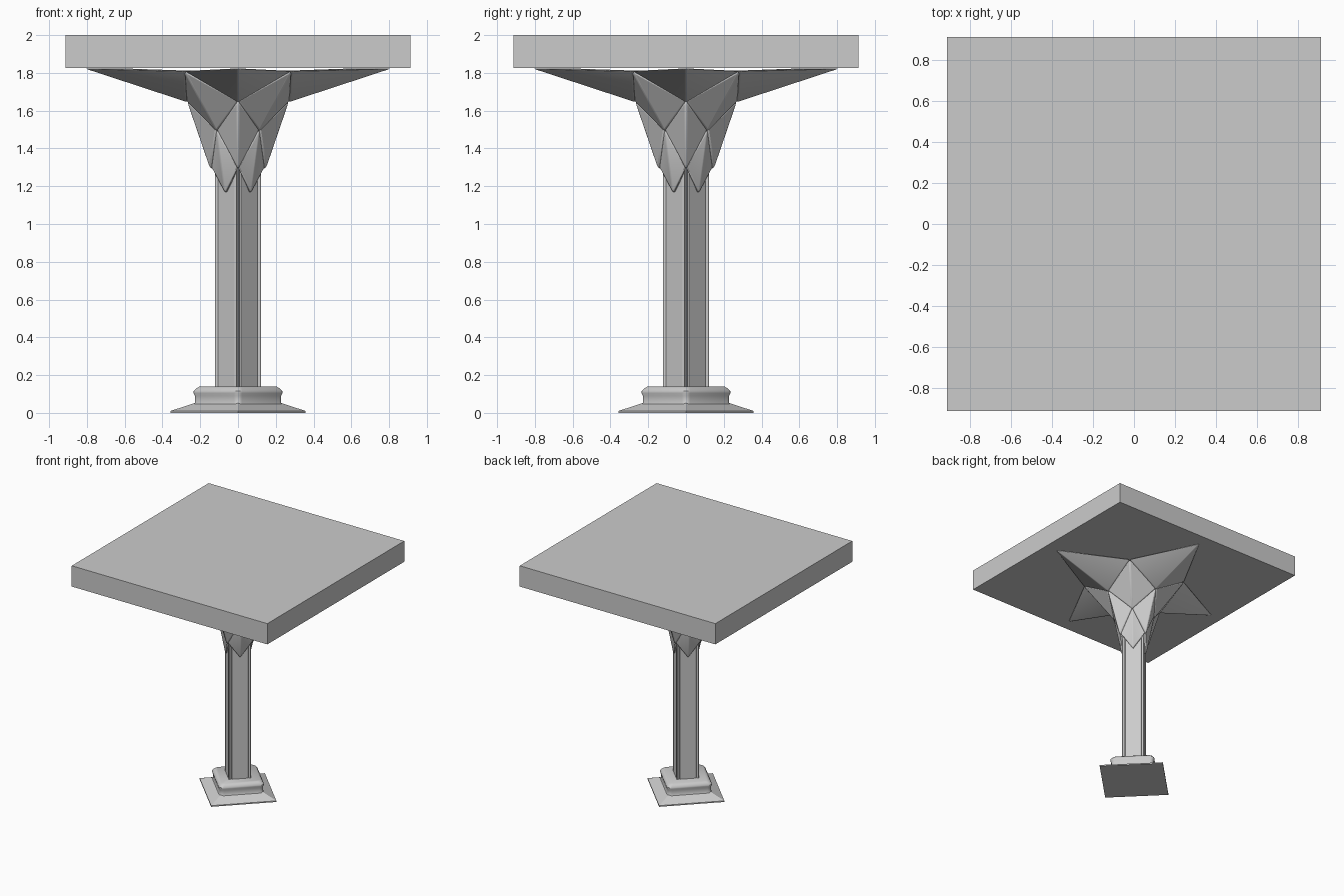
import bpy, bmesh
from math import pi, sin, cos, sqrt
from mathutils import Matrix, Vector

if "Cube" in bpy.data.objects:
    bpy.data.objects.remove(bpy.data.objects["Cube"])


def make_object(name, bm, smooth=None):
    bmesh.ops.recalc_face_normals(bm, faces=bm.faces[:])
    me = bpy.data.meshes.new(name)
    bm.to_mesh(me)
    bm.free()
    ob = bpy.data.objects.new(name, me)
    bpy.context.collection.objects.link(ob)
    if smooth:
        bpy.ops.object.select_all(action='DESELECT')
        ob.select_set(True)
        bpy.context.view_layer.objects.active = ob
        bpy.ops.object.shade_smooth_by_angle(angle=smooth)
    return ob


def loft(name, rings, smooth=None):
    bm = bmesh.new()
    vs = [[bm.verts.new(p) for p in ring] for ring in rings]
    n = len(vs[0])
    for a, b in zip(vs, vs[1:]):
        for i in range(n):
            j = (i + 1) % n
            bm.faces.new((a[i], a[j], b[j], b[i]))
    bm.faces.new(vs[0])
    bm.faces.new(vs[-1])
    return make_object(name, bm, smooth)


def diamond(a, rad, z, seg=4):
    # rounded square of half side a, turned 45 degrees
    pts = []
    for k in range(4):
        t0 = k * pi / 2
        c = Vector(((a - rad) * sqrt(2) * cos(t0), (a - rad) * sqrt(2) * sin(t0), z))
        for i in range(seg + 1):
            t = t0 - pi / 4 + i * pi / 2 / seg
            pts.append(c + Vector((rad * cos(t), rad * sin(t), 0)))
    return pts


# top slab
bm = bmesh.new()
bmesh.ops.create_cube(bm, size=1, matrix=Matrix.Translation((0, 0, 1.9125))
                      @ Matrix.Diagonal((1.824, 1.824, 0.175, 1)))
make_object("top_slab", bm)

# sloping foot, sharp corners
q = sqrt(2)
foot = []
for r, z in [(0.358, 0), (0.358, 0.01), (0.23, 0.052)]:
    foot.append([(r * cos(k * pi / 2), r * sin(k * pi / 2), z) for k in range(4)])
loft("base_foot", foot)

# rounded plinth with a shallow waist
plinth = [(0.174, 0.045), (0.170, 0.055), (0.170, 0.09), (0.175, 0.105),
          (0.175, 0.115), (0.165, 0.13), (0.152, 0.14)]
loft("base_plinth", [diamond(a, 0.03, z) for a, z in plinth], 0.6)

# shaft: flat faces, with a narrow groove and a bead at each corner
quarter = [(0.086, -0.062), (0.086, 0.058), (0.082, 0.064), (0.078, 0.066),
           (0.082, 0.070), (0.087, 0.076), (0.088, 0.083), (0.083, 0.088),
           (0.076, 0.087), (0.070, 0.082), (0.066, 0.078), (0.064, 0.082)]
section = []
for k in range(4):
    t = pi / 4 + k * pi / 2
    section += [(x * cos(t) - y * sin(t), x * sin(t) + y * cos(t)) for x, y in quarter]
loft("shaft", [[(x, y, z) for x, y in section] for z in (0.135, 1.4)], 0.5)


# folded capital: tiers of ridged kites (top, left, bottom, right as radius, angle, height)
def kite_tier(name, top, side, bottom, turn, width):
    bm = bmesh.new()
    for k in range(4):
        def pt(r, a, z):
            t = turn + k * pi / 2 + a
            return Vector((r * cos(t), r * sin(t), z))
        outer = [pt(top[0], 0, top[1]), pt(side[0], pi / 4, side[1]),
                 pt(bottom[0], 0, bottom[1]), pt(side[0], -pi / 4, side[1])]
        v = [bm.verts.new(p) for p in outer]
        w = [bm.verts.new((p.x * 0.75, p.y * 0.75, p.z)) for p in outer]
        bm.faces.new((v[0], v[1], v[2]))
        bm.faces.new((v[0], v[2], v[3]))
        for i in range(4):
            j = (i + 1) % 4
            bm.faces.new((v[i], w[i], w[j], v[j]))
    ob = make_object(name, bm, 0.6)
    m = ob.modifiers.new("soft_edges", 'BEVEL')
    m.width = width
    m.segments = 2
    m.limit_method = 'ANGLE'
    m.angle_limit = 0.3


D = pi / 4
kite_tier("capital_star_leaves", (0.82, 1.824), (0.285 * q, 1.81), (0.275, 1.645), 0, 0.008)
kite_tier("capital_upper_kites", (0.285 * q, 1.81), (0.275, 1.65), (0.115 * q, 1.49), D, 0.009)
kite_tier("capital_middle_kites", (0.275, 1.655), (0.115 * q, 1.5), (0.15, 1.29), 0, 0.009)
kite_tier("capital_lower_kites", (0.115 * q, 1.5), (0.143, 1.3), (0.07 * q, 1.165), D, 0.007)
